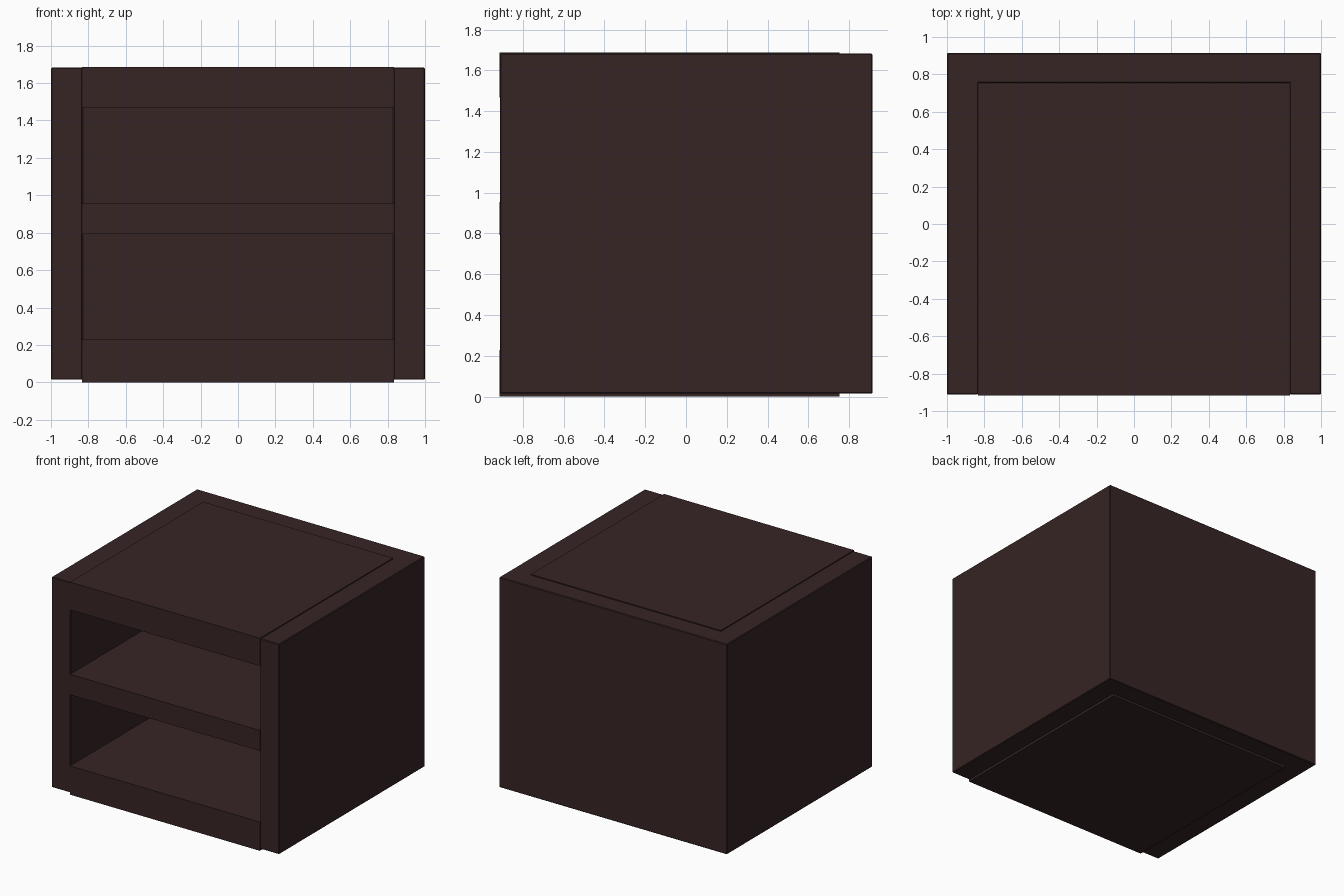
import bpy
import bmesh

cube = bpy.data.objects.get("Cube")
if cube:
    bpy.data.objects.remove(cube, do_unlink=True)

# Dark stained wood
wood = bpy.data.materials.new("dark brown wood")
wood.use_nodes = True
colour = (0.038, 0.018, 0.018, 1)
wood.diffuse_color = colour
bsdf = wood.node_tree.nodes["Principled BSDF"]
bsdf.inputs["Base Color"].default_value = colour
bsdf.inputs["Roughness"].default_value = 0.7


def extrude_profile(name, outline, bottom, top):
    """Raise a flat outline in x and y into a solid part."""
    bm = bmesh.new()
    base = bm.faces.new([bm.verts.new((x, y, bottom)) for x, y in outline])
    raised = bmesh.ops.extrude_face_region(bm, geom=[base])["geom"]
    verts = [g for g in raised if isinstance(g, bmesh.types.BMVert)]
    bmesh.ops.translate(bm, verts=verts, vec=(0, 0, top - bottom))
    bmesh.ops.recalc_face_normals(bm, faces=bm.faces)
    mesh = bpy.data.meshes.new(name)
    bm.to_mesh(mesh)
    bm.free()
    mesh.materials.append(wood)
    part = bpy.data.objects.new(name, mesh)
    bpy.context.collection.objects.link(part)
    return part


HALF, INNER = 1.0, 0.833
FRONT, BACK, BACK_INNER = -0.912, 0.915, 0.753

# Side walls and back wall as one U-shaped shell
shell = extrude_profile("side_and_back_walls", [
    (-HALF, FRONT), (-INNER, FRONT), (-INNER, BACK_INNER), (INNER, BACK_INNER),
    (INNER, FRONT), (HALF, FRONT), (HALF, BACK), (-HALF, BACK)], 0.014, 1.682)
bevel = shell.modifiers.new("softened edges", 'BEVEL')
bevel.width = 0.005
bevel.segments = 1

# Boards between the walls, standing slightly proud of the shell
board = [(-INNER, -0.916), (INNER, -0.916), (INNER, BACK_INNER), (-INNER, BACK_INNER)]
for name, bottom, top in (("bottom_board", 0, 0.228),
                          ("middle_shelf", 0.793, 0.955),
                          ("top_board", 1.467, 1.687)):
    extrude_profile(name, board, bottom, top)
